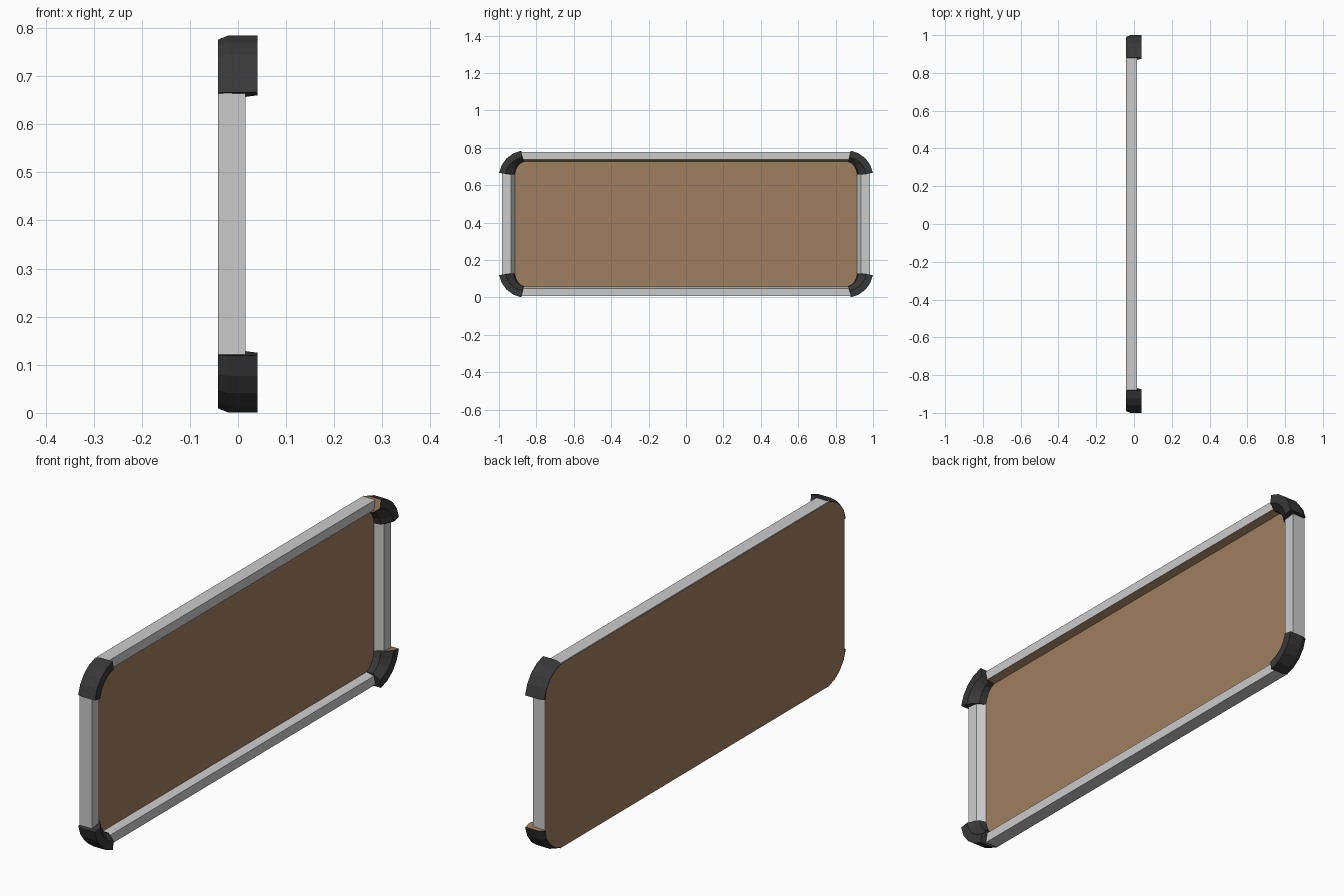
import bpy, bmesh, math

if "Cube" in bpy.data.objects:
    bpy.data.objects.remove(bpy.data.objects["Cube"])

YC, ZC, MID = 0.856, 0.641, 0.3925      # corner arc centre, board mid height
ANGLES = [math.radians(10 + 17.5 * i) for i in range(5)]


def material(name, rgb):
    m = bpy.data.materials.new(name)
    m.diffuse_color = (*rgb, 1)
    m.use_nodes = True
    m.node_tree.nodes["Principled BSDF"].inputs["Base Color"].default_value = m.diffuse_color
    return m


BROWN = material("cork_brown", (0.342, 0.212, 0.112))
DARK = material("dark_plastic", (0.04, 0.04, 0.04))
GREY = material("plain_grey", (0.8, 0.8, 0.8))


def sweep(name, rings, mats, brown_test=None):
    """Skin closed rings of points, cap both ends."""
    bm = bmesh.new()
    vs = [[bm.verts.new(p) for p in r] for r in rings]
    n = len(rings[0])
    for a, b in zip(vs, vs[1:]):
        for i in range(n):
            j = (i + 1) % n
            bm.faces.new((a[i], a[j], b[j], b[i]))
    bm.faces.new(vs[0][::-1])
    bm.faces.new(vs[-1])
    bmesh.ops.recalc_face_normals(bm, faces=bm.faces)
    if brown_test:
        for f in bm.faces:
            if brown_test(f.normal):
                f.material_index = 1
    me = bpy.data.meshes.new(name)
    bm.to_mesh(me)
    bm.free()
    for m in mats:
        me.materials.append(m)
    ob = bpy.data.objects.new(name, me)
    bpy.context.collection.objects.link(ob)
    return ob


# cork panel: rounded slab, its back flush with the frame back
R = 0.134
quarter = [(YC + R * math.cos(a), ZC - MID + R * math.sin(a)) for a in ANGLES]
quarter[0] = (0.983, quarter[0][1])
quarter[-1] = (quarter[-1][0], 0.774 - MID)
outline = (quarter + [(-y, z) for y, z in quarter[::-1]]
           + [(-y, -z) for y, z in quarter] + [(y, -z) for y, z in quarter[::-1]])
sweep("cork_panel", [[(x, y, z + MID) for y, z in outline] for x in (-0.042, -0.015)], [BROWN])

# side rails: box section with a bevelled inner edge
for s, side in ((-1, "left"), (1, "right")):
    prof = [(-0.041, 0.984), (0.016, 0.984), (0.016, 0.936), (-0.015, 0.915), (-0.041, 0.915)]
    sweep(side + "_rail", [[(x, s * y, z) for x, y in prof] for z in (0.105, 0.68)], [GREY])

# top and bottom rails; the underside of the top one is cork coloured
for s, side in ((1, "top"), (-1, "bottom")):
    prof = [(-0.041, 0.3845), (0.016, 0.3845), (0.016, 0.345), (-0.015, 0.335), (-0.041, 0.335)]
    test = (lambda n: n.z < -0.5) if s > 0 else None
    sweep(side + "_rail", [[(x, y, MID + s * z) for x, z in prof] for y in (-0.885, 0.885)],
          [GREY, BROWN], test)

# corner guards: profile (x, radius in y, radius in z) swept round an arc
GUARD = [(-0.0415, 0.137, 0.137), (-0.02, 0.1455, 0.1455), (0.041, 0.1455, 0.1455),
         (0.041, 0.11, 0.11), (0.012, 0.068, 0.087), (-0.018, 0.06, 0.087),
         (-0.0415, 0.06, 0.087)]
for sy, yn in ((-1, "left"), (1, "right")):
    for sz, zn in ((-1, "bottom"), (1, "top")):
        rings = [[(x, sy * (YC + ry * math.cos(a)), MID + sz * (ZC - MID + rz * math.sin(a)))
                  for x, ry, rz in GUARD] for a in ANGLES]
        ob = sweep(f"{zn}_{yn}_corner_guard", rings, [DARK, BROWN])
        # one cork-coloured end cap on each right-hand guard
        if sy > 0:
            caps = [f for f in ob.data.polygons if len(f.vertices) == len(GUARD)]
            caps[1 if sz > 0 else 0].material_index = 1
